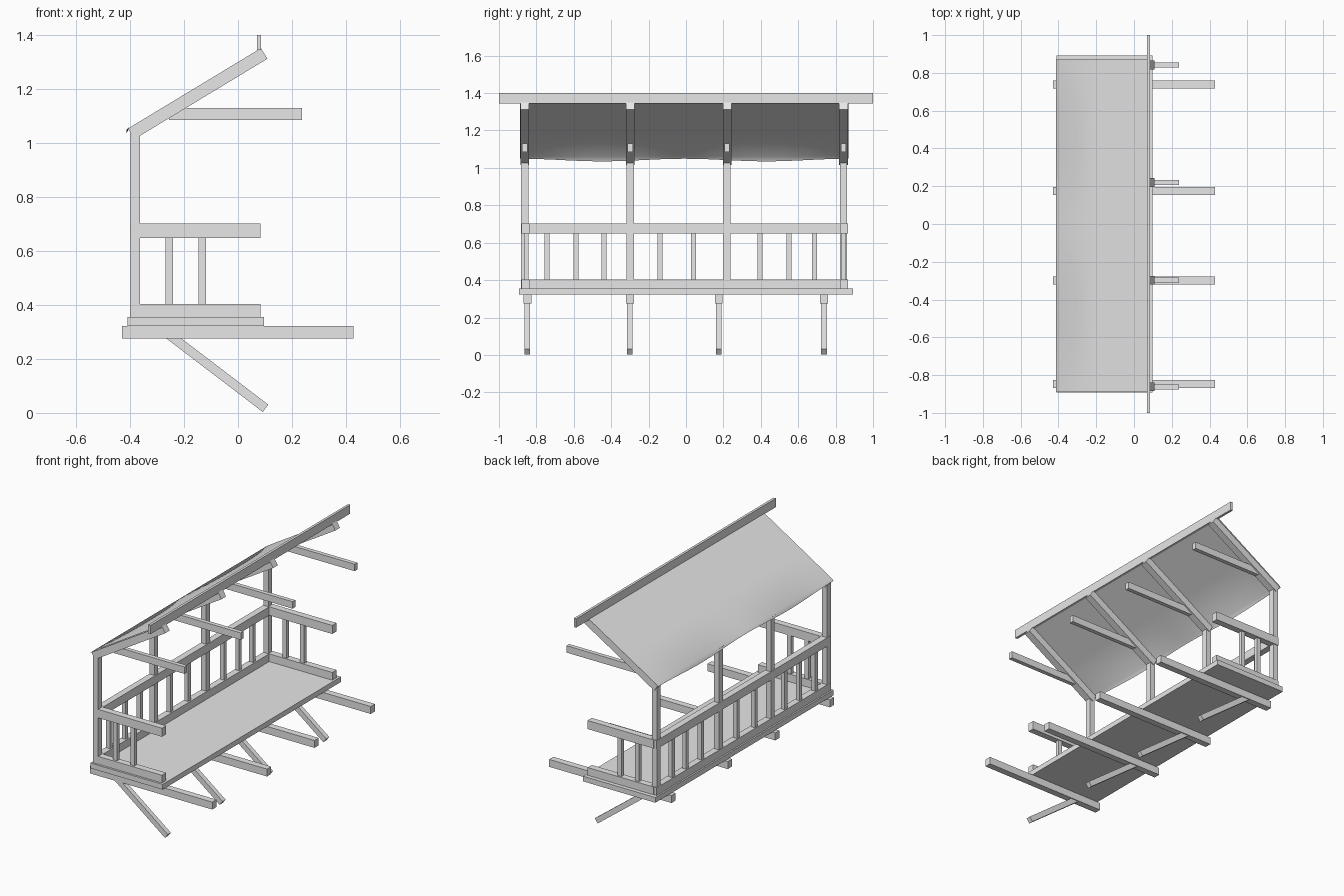
import bpy
import bmesh
import math
from mathutils import Matrix, Vector

if "Cube" in bpy.data.objects:
    bpy.data.objects.remove(bpy.data.objects["Cube"], do_unlink=True)

# Single plain grey finish
grey = bpy.data.materials.new("plain_grey")
grey.use_nodes = True
colour = (0.8, 0.8, 0.8, 1)
grey.diffuse_color = colour
grey.node_tree.nodes["Principled BSDF"].inputs["Base Color"].default_value = colour


def finish(name, bm):
    mesh = bpy.data.meshes.new(name)
    bm.to_mesh(mesh)
    bm.free()
    mesh.materials.append(grey)
    obj = bpy.data.objects.new(name, mesh)
    bpy.context.collection.objects.link(obj)


def box(name, x, y, z):
    """Box spanning the given (low, high) ranges."""
    spans = (x, y, z)
    centre = Vector([(a + b) / 2 for a, b in spans])
    size = Vector([b - a for a, b in spans])
    bm = bmesh.new()
    bmesh.ops.create_cube(bm, size=1,
                          matrix=Matrix.Translation(centre) @ Matrix.Diagonal((*size, 1)))
    finish(name, bm)


def slanted_beam(name, start, end, y, width, depth):
    """Square-ended beam between two (x, z) points."""
    a, b = Vector(start), Vector(end)
    d, mid = b - a, (a + b) / 2
    bm = bmesh.new()
    bmesh.ops.create_cube(bm, size=1, matrix=(
        Matrix.Translation((mid.x, y, mid.y))
        @ Matrix.Rotation(-math.atan2(d.y, d.x), 4, "Y")
        @ Matrix.Diagonal((d.length, width, depth, 1))))
    finish(name, bm)


def around(c, width):
    return (c - width / 2, c + width / 2)


# Floor with joists and diagonal braces underneath
box("floor", (-0.41, 0.097), (-0.893, 0.892), (0.322, 0.355))
for i, y in enumerate((-0.848, -0.3, 0.175, 0.738)):
    box(f"joist_{i}", (-0.43, 0.428), around(y, 0.042), (0.275, 0.322))
    slanted_beam(f"brace_{i}", (-0.255, 0.289), (0.102, 0.017), y, 0.03, 0.034)

# Posts, rafters and tie beams
for i, y in enumerate((-0.862, -0.298, 0.22, 0.842)):
    box(f"post_{i}", (-0.399, -0.364), around(y, 0.038), (0.35, 1.035))
    slanted_beam(f"rafter_{i}", (-0.396, 1.034), (0.097, 1.332), y, 0.046, 0.046)
    box(f"tie_beam_{i}", (-0.255, 0.238), around(y, 0.027), (1.086, 1.13))
box("ridge_beam", (0.07, 0.086), (-1, 1), (1.344, 1.4))

# Rails along the back and both ends
for level, z in (("bottom", (0.355, 0.404)), ("top", (0.648, 0.702))):
    box(f"{level}_rail_back", (-0.4, -0.359), (-0.88, 0.865), z)
    for side, y in (("front", -0.859), ("back", 0.846)):
        box(f"{level}_rail_{side}_end", (-0.38, 0.083), around(y, 0.042), z)

# Balusters
baluster_z = (0.39, 0.66)
for i, y in enumerate((-0.744, -0.588, -0.438, -0.139, 0.04, 0.396, 0.55, 0.688)):
    box(f"back_baluster_{i}", around(-0.381, 0.026), around(y, 0.026), baluster_z)
for side, y in (("front", -0.855), ("back", 0.844)):
    for i, x in enumerate((-0.255, -0.133)):
        box(f"{side}_end_baluster_{i}", around(x, 0.028), around(y, 0.024), baluster_z)

# Thin roof sheet with a gently sagging lower edge
bm = bmesh.new()
rows = []
steps = 32
for i in range(steps + 1):
    t = i / steps
    y = -0.887 + 1.757 * t
    sag = 0.007 * (1 - math.cos(4 * math.pi * t))
    profile = ((0.08, 1.354), (-0.2, 1.184), (-0.402, 1.061), (-0.413, 1.049 - sag))
    rows.append([bm.verts.new((x, y, z)) for x, z in profile])
for a, b in zip(rows, rows[1:]):
    for j in range(len(a) - 1):
        face = bm.faces.new((a[j], b[j], b[j + 1], a[j + 1]))
        face.normal_update()
        if face.normal.z < 0:
            face.normal_flip()
        face.smooth = True
finish("roof_sheet", bm)
